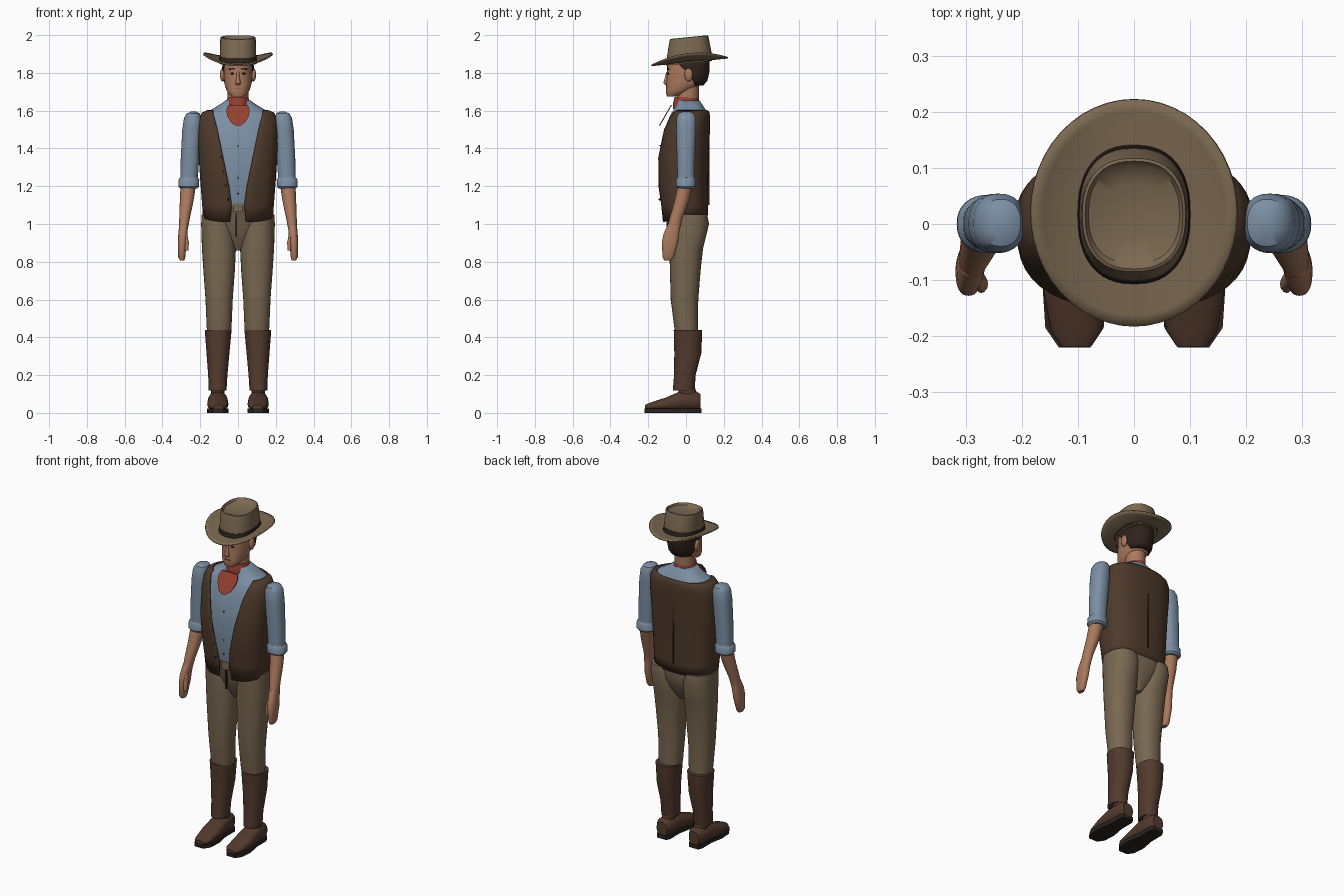
import bpy, bmesh
from math import sin, cos, pi, asin, radians

cube = bpy.data.objects.get("Cube")
if cube:
    bpy.data.objects.remove(cube, do_unlink=True)


def material(name, r, g, b):
    m = bpy.data.materials.new(name)
    m.use_nodes = True
    m.diffuse_color = (r, g, b, 1)
    bsdf = next(n for n in m.node_tree.nodes if n.type == 'BSDF_PRINCIPLED')
    bsdf.inputs["Base Color"].default_value = (r, g, b, 1)
    bsdf.inputs["Roughness"].default_value = 0.8
    return m


HAT = material("hat_felt", .2, .142, .083)
BAND = material("dark_leather", .025, .017, .013)
HAIR = material("dark_hair", .03, .016, .012)
SKIN = material("skin", .4, .19, .11)
SCARF = material("red_cloth", .3, .05, .03)
SHIRT = material("blue_shirt", .2, .275, .37)
VEST = material("brown_vest", .075, .041, .024)
CLOTH = material("tan_trousers", .19, .138, .082)
BOOT = material("brown_boot", .085, .042, .026)


def finish(name, bm, mat, angle=40):
    bmesh.ops.recalc_face_normals(bm, faces=bm.faces[:])
    mesh = bpy.data.meshes.new(name)
    bm.to_mesh(mesh)
    bm.free()
    mesh.materials.append(mat)
    ob = bpy.data.objects.new(name, mesh)
    bpy.context.collection.objects.link(ob)
    bpy.ops.object.select_all(action='DESELECT')
    ob.select_set(True)
    bpy.context.view_layer.objects.active = ob
    bpy.ops.object.shade_smooth_by_angle(angle=radians(angle))
    return ob


def power(v, n):
    return abs(v) ** (2 / n) * (1 if v >= 0 else -1)


def bridge(bm, rows, closed):
    for low, high in zip(rows, rows[1:]):
        count = len(low)
        for i in range(count if closed else count - 1):
            j = (i + 1) % count
            bm.faces.new((low[i], low[j], high[j], high[i]))


def loft(name, mat, rings, n=2.0, along='z', sides=32, tilt=0):
    """Rings are (position, centre x, centre of second axis, radius x, second radius)."""
    bm = bmesh.new()
    rows = []
    for pos, cx, c, rx, r in rings:
        row = []
        for i in range(sides):
            a = 2 * pi * i / sides
            x, v = cx + rx * power(sin(a), n), c - r * power(cos(a), n)
            point = (x, v, pos + tilt * v) if along == 'z' else (x, pos, v)
            row.append(bm.verts.new(point))
        rows.append(row)
    bridge(bm, rows, True)
    bm.faces.new(rows[0])
    bm.faces.new(rows[-1])
    return finish(name, bm, mat)


def wrap(name, mat, rings, n, thick, dip=0, sides=40):
    """Sheet around the back; rings are (z, centre y, radius x, radius y, front gap angle)."""
    bm = bmesh.new()
    rows = []
    for k, (z, cy, rx, ry, gap) in enumerate(rings):
        row = []
        for i in range(sides + 1):
            a = gap + (2 * pi - 2 * gap) * i / sides
            drop = dip * max(0, cos(a)) if k == 0 else 0
            row.append(bm.verts.new((rx * power(sin(a), n), cy - ry * power(cos(a), n), z - drop)))
        rows.append(row)
    bridge(bm, rows, False)
    ob = finish(name, bm, mat)
    mod = ob.modifiers.new("thickness", 'SOLIDIFY')
    mod.thickness, mod.offset = thick, 0
    return ob


def block(name, mat, place, size, turn=0):
    bm = bmesh.new()
    bmesh.ops.create_cube(bm, size=1)
    bmesh.ops.scale(bm, vec=size, verts=bm.verts)
    ob = finish(name, bm, mat, 30)
    ob.location = place
    ob.rotation_euler.y = turn
    return ob


def ball(name, mat, place, size):
    bm = bmesh.new()
    bmesh.ops.create_uvsphere(bm, u_segments=16, v_segments=10, radius=1)
    bmesh.ops.scale(bm, vec=size, verts=bm.verts)
    ob = finish(name, bm, mat, 80)
    ob.location = place
    return ob


def prism(name, mat, half, cx, z0, z1):
    """Plate from half an outline of (x offset, y), mirrored about cx."""
    bm = bmesh.new()
    outline = half + [(-x, y) for x, y in reversed(half)]
    rows = [[bm.verts.new((cx + x, y, z)) for x, y in outline] for z in (z0, z1)]
    bridge(bm, rows, True)
    for row in rows:
        bm.faces.new(row)
    return finish(name, bm, mat, 30)


# Torso: shirt with the open vest around it
body = [(1.04, -.004, .174, .107), (1.1, -.008, .178, .112), (1.2, -.015, .186, .12),
        (1.35, -.016, .196, .124), (1.5, 0, .2, .115), (1.56, .013, .194, .103),
        (1.587, .018, .18, .095), (1.6, .02, .15, .087)]
shape = 2.5
yoke = [(1.63, 0, .018, .1, .07), (1.655, 0, .01, .064, .06)]
loft("shirt_body", SHIRT, [(z, 0, cy, rx, ry) for z, cy, rx, ry in body[1:]] + yoke, shape, sides=48)
openings = (.04, .032, .045, .075, .105, .12, .127, .125)
wrap("vest", VEST, [(z, cy, rx + .008, ry + .008, asin((gap / rx) ** (shape / 2)))
                    for (z, cy, rx, ry), gap in zip(body, openings)], shape, .008, dip=.03)
block("vest_back_seam", BAND, (0, .12, 1.32), (.005, .009, .44))
for i in range(5):
    z = 1.16 + i * .085
    ball("shirt_button", BAND, (0, -.136 + .025 * (i == 4), z), (.004, .004, .004))
for i in range(4):
    ball("vest_button", BAND, (-.052 - .012 * i, -.14, 1.13 + .075 * i), (.005, .007, .005))

# Trousers
loft("trouser_seat", CLOTH, [(.86, 0, .01, .02, .04), (.92, 0, .012, .08, .075),
                             (.99, 0, .013, .15, .1), (1.05, 0, .008, .176, .107),
                             (1.1, 0, -.006, .177, .112)], 2.3)
block("trouser_fly", BAND, (-.01, -.097, 1.0), (.008, .012, .13))
block("belt_buckle", CLOTH, (0, -.118, 1.085), (.055, .012, .045))

for side, s in (("left", 1), ("right", -1)):
    def limb(part, mat, rings, n=2.0, **options):
        moved = [(p, s * cx, c, rx, r) for p, cx, c, rx, r in rings]
        return loft(side + "_" + part, mat, moved, n, **options)

    limb("trouser_leg", CLOTH, [(.4, .1, .005, .062, .058), (.46, .1, .0, .066, .063),
                                (.6, .1, -.008, .072, .073), (.75, .1, -.004, .083, .081),
                                (.87, .101, .001, .09, .089), (1, .106, .014, .089, .108),
                                (1.05, .108, .01, .084, .102)], 2.2)
    # Boot, foot and sole
    limb("boot_shaft", BOOT, [(.118, .108, -.012, .047, .058), (.2, .107, -.006, .051, .057),
                              (.32, .106, .01, .061, .072), (.44, .105, .01, .071, .075)], 2.2)
    limb("boot_ankle", BOOT, [(.06, .107, .015, .035, .05), (.13, .107, .005, .036, .045)])
    limb("boot_foot", BOOT, [(-.218, .103, .03, .027, .012), (-.19, .103, .034, .046, .02),
                             (-.11, .107, .046, .056, .034), (-.04, .107, .061, .053, .049),
                             (.055, .107, .064, .047, .05), (.078, .107, .058, .034, .04)],
         2.3, along='y')
    prism(side + "_boot_sole", BAND, [(.03, .082), (.042, .06), (.042, -.03), (.057, -.11),
                                      (.052, -.185), (.028, -.22)], s * .106, 0, .022)
    # Arm
    limb("sleeve", SHIRT, [(1.2, .261, 0, .045, .044), (1.35, .254, 0, .049, .048),
                           (1.5, .245, .001, .05, .053), (1.56, .24, .002, .046, .052),
                           (1.585, .237, .002, .035, .042), (1.595, .235, .002, .015, .02)], 2.3)
    limb("rolled_cuff", SHIRT, [(1.188, .261, 0, .045, .043), (1.198, .261, 0, .055, .052),
                                (1.235, .26, 0, .055, .052), (1.247, .259, 0, .046, .045)], 2.2)
    limb("forearm", SKIN, [(.98, .288, -.065, .024, .034), (1.03, .283, -.053, .028, .034),
                           (1.12, .272, -.023, .036, .038), (1.21, .263, -.002, .041, .04)])
    limb("hand", SKIN, [(.808, .296, -.096, .012, .02), (.825, .298, -.094, .019, .03),
                        (.9, .295, -.085, .023, .043), (.95, .292, -.077, .024, .041),
                        (1, .287, -.062, .024, .033)], 2.4)
    limb("thumb", SKIN, [(.86, .272, -.112, .009, .011), (.9, .272, -.107, .012, .015),
                         (.955, .282, -.09, .012, .018)], sides=12)
    # Face details on each side
    ball(side + "_ear", SKIN, (s * .082, .014, 1.79), (.014, .022, .035))
    ball(side + "_eye", HAIR, (s * .03, -.094, 1.796), (.011, .007, .005))
    block(side + "_eyebrow", HAIR, (s * .032, -.096, 1.821), (.032, .01, .007), s * .12)

# Head
loft("neck", SKIN, [(1.62, 0, .008, .055, .058), (1.74, 0, .012, .055, .058)])
skull = [(1.675, 0, -.072, .034, .028), (1.69, 0, -.055, .05, .05), (1.71, 0, -.033, .062, .073),
         (1.745, 0, -.008, .072, .096), (1.8, 0, .006, .076, .107), (1.87, 0, .01, .075, .108)]
loft("head", SKIN, skull, 2.2)
loft("nose", SKIN, [(1.735, 0, -.1, .011, .01), (1.745, 0, -.103, .015, .017),
                    (1.775, 0, -.1, .009, .012), (1.805, 0, -.096, .007, .008)], sides=12)
block("mouth", SCARF, (0, -.103, 1.716), (.036, .008, .005))
wrap("hair", HAIR, [(1.735, .0, .068, .088, 2.1), (1.76, .006, .077, .103, 1.85),
                    (1.8, .01, .08, .109, 1.6), (1.83, .012, .08, .109, 1.3),
                    (1.87, .012, .079, .11, .9)], 2.2, .008)

# Neck scarf with its hanging front
loft("scarf_band", SCARF, [(1.61, 0, .002, .066, .07), (1.64, 0, .002, .064, .07),
                           (1.672, 0, .004, .055, .064)])
hang = prism("scarf_front", SCARF, [(.052, 1.63), (.062, 1.605), (.058, 1.575), (.04, 1.54),
                                    (.015, 1.522)], 0, 0, .006)
for v in hang.data.vertices:
    depth, height = v.co.z, v.co.y
    v.co.y = -.074 - (1.63 - height) * .58 - depth
    v.co.z = height

# Hat: tilted crown with sunken top, band and curled brim
loft("hat_crown", HAT, [(1.85, 0, .017, .1, .122), (1.9, 0, .017, .096, .117),
                        (1.975, 0, .016, .094, .104), (1.986, 0, .016, .092, .101),
                        (1.988, 0, .016, .087, .096), (1.976, 0, .017, .081, .087),
                        (1.966, 0, .022, .05, .05)], 2.4, sides=48, tilt=.1)
loft("hat_band", BAND, [(1.855, 0, .017, .102, .125), (1.888, 0, .017, .0985, .12)],
     2.4, sides=48, tilt=.1)
bm = bmesh.new()
rows = []
for k in range(7):
    t = .4 + .1 * k
    row = []
    for i in range(48):
        a = 2 * pi * i / 48
        x, y = .183 * t * cos(a), .2025 * t * sin(a)
        row.append(bm.verts.new((x, y + .02, 1.86 + .1 * y + .042 * t ** 3 * cos(a) ** 2)))
    rows.append(row)
bridge(bm, rows, True)
brim = finish("hat_brim", bm, HAT)
solid = brim.modifiers.new("thickness", 'SOLIDIFY')
solid.thickness, solid.offset = .008, 0
